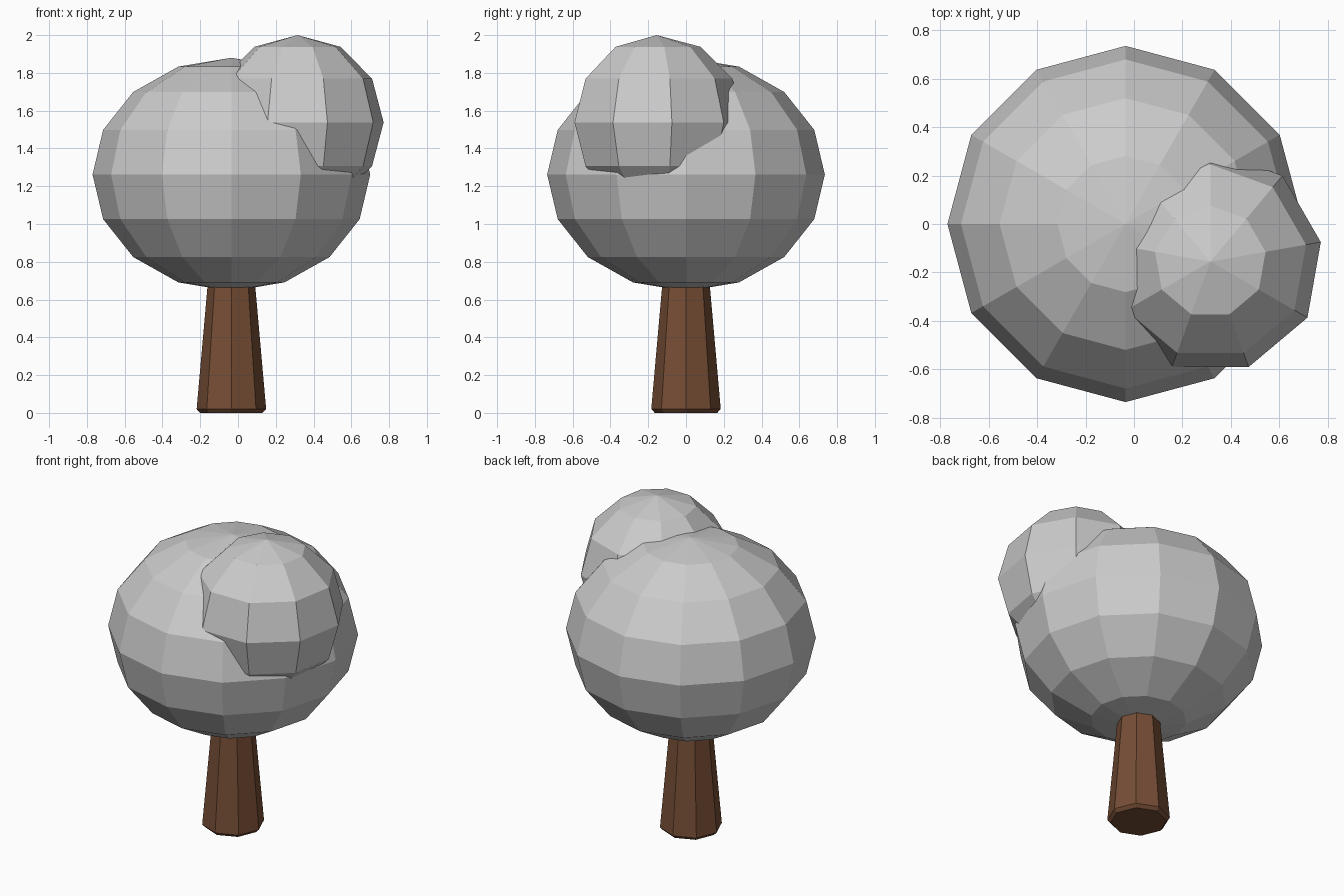
import bpy

cube = bpy.data.objects.get("Cube")
if cube:
    bpy.data.objects.remove(cube, do_unlink=True)

AXIS_X = -0.035  # trunk and main crown share this axis


def material(name, rgb):
    mat = bpy.data.materials.new(name)
    mat.use_nodes = True
    mat.diffuse_color = (*rgb, 1)
    mat.node_tree.nodes["Principled BSDF"].inputs["Base Color"].default_value = (*rgb, 1)
    return mat


def finish(name, mat):
    obj = bpy.context.object
    obj.name = name
    obj.data.materials.append(mat)
    bpy.ops.object.shade_flat()
    return obj


def leaf_ball(name, segments, rings, centre, radii, mat):
    bpy.ops.mesh.primitive_uv_sphere_add(segments=segments, ring_count=rings, location=centre)
    bpy.context.object.scale = radii
    bpy.ops.object.transform_apply(location=False, rotation=False, scale=True)
    return finish(name, mat)


def trunk_section(name, r_low, r_high, z_low, z_high, mat, cap):
    bpy.ops.mesh.primitive_cone_add(
        vertices=8, radius1=r_low, radius2=r_high, depth=z_high - z_low,
        end_fill_type=cap, location=(AXIS_X, 0, (z_low + z_high) / 2))
    return finish(name, mat)


leaf_grey = material("leaf grey", (0.6, 0.6, 0.6))
bark_brown = material("bark brown", (0.18, 0.075, 0.036))

# Foliage: wide crown and a smaller clump at the front left
leaf_ball("main_crown", 12, 8, (AXIS_X, 0, 1.262), (0.735, 0.735, 0.618), leaf_grey)
leaf_ball("side_clump", 9, 6, (0.315, -0.155, 1.538), (0.463, 0.463, 0.462), leaf_grey)

# Trunk: tapered shaft above a narrow chamfered foot, joined as one part
foot = trunk_section("trunk_foot", 0.165, 0.184, 0, 0.02, bark_brown, 'NGON')
shaft = trunk_section("trunk", 0.184, 0.122, 0.02, 0.72, bark_brown, 'NOTHING')

# Remove the hidden inner cap of the foot before joining
top_cap = max(foot.data.polygons, key=lambda p: p.center.z)
import bmesh
bm = bmesh.new()
bm.from_mesh(foot.data)
bm.faces.ensure_lookup_table()
bmesh.ops.delete(bm, geom=[bm.faces[top_cap.index]], context='FACES_ONLY')
bm.to_mesh(foot.data)
bm.free()
foot.select_set(True)
shaft.select_set(True)
bpy.context.view_layer.objects.active = shaft
bpy.ops.object.join()
